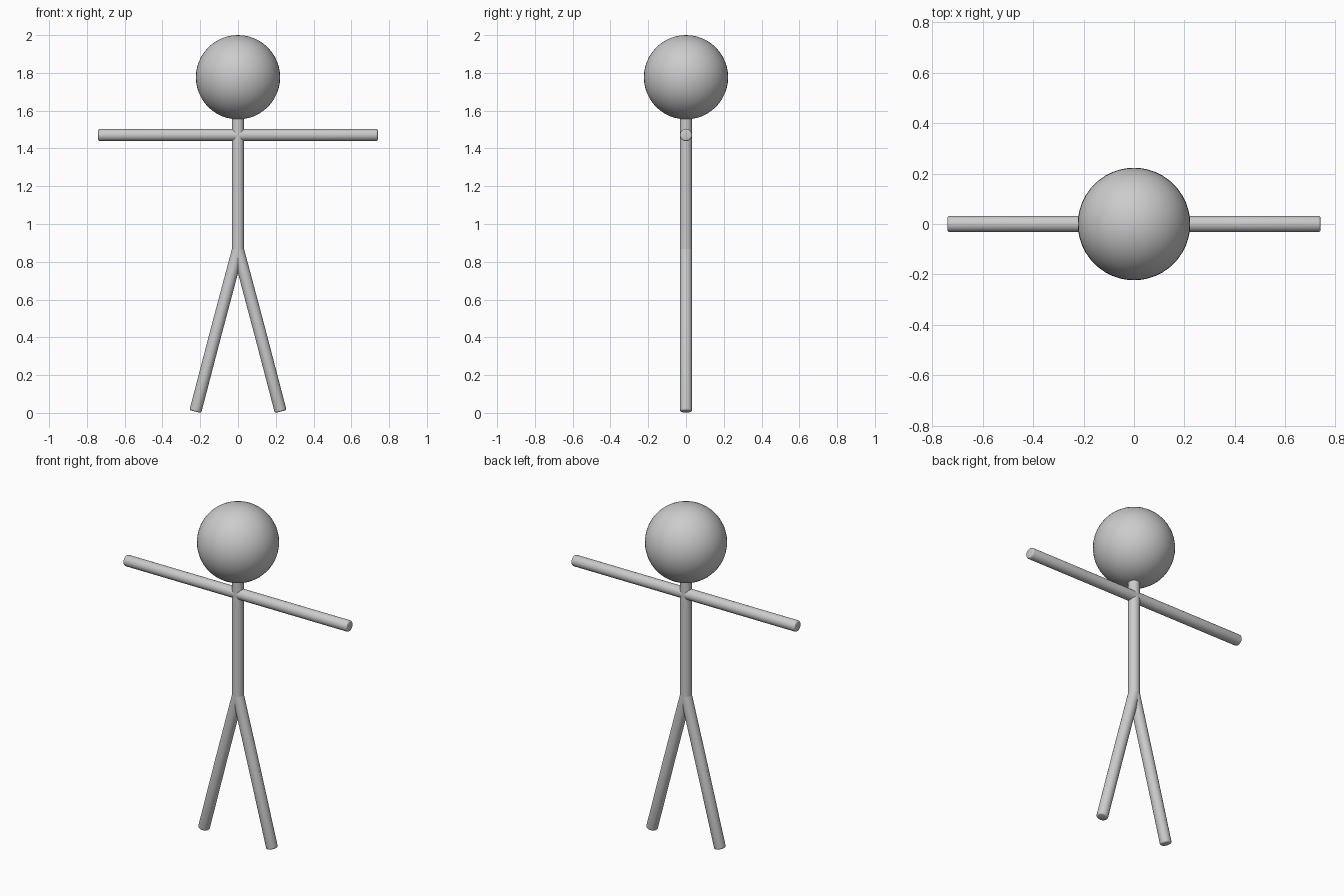
import bpy, bmesh
from mathutils import Vector

if "Cube" in bpy.data.objects:
    bpy.data.objects.remove(bpy.data.objects["Cube"])

R = 0.032       # limb radius
ROUND = 0.009   # softened edge at hands and feet

grey = bpy.data.materials.new("light grey")
grey.diffuse_color = (0.6, 0.6, 0.6, 1)
grey.use_nodes = True
grey.node_tree.nodes["Principled BSDF"].inputs["Base Color"].default_value = grey.diffuse_color


def finish(obj, name):
    obj.name = name
    obj.data.materials.append(grey)
    bpy.ops.object.shade_smooth_by_angle(angle=0.7)


def rod(name, start, end, rounded=False):
    """Cylinder from start to end, optionally with a softened far rim."""
    a, b = Vector(start), Vector(end)
    d = b - a
    bpy.ops.mesh.primitive_cylinder_add(
        vertices=32, radius=R, depth=d.length, location=(a + b) / 2,
        rotation=d.to_track_quat('Z', 'Y').to_euler())
    obj = bpy.context.object
    if rounded:
        bm = bmesh.new()
        bm.from_mesh(obj.data)
        rim = [e for e in bm.edges if all(v.co.z > 0 for v in e.verts)]
        bmesh.ops.bevel(bm, geom=rim, offset=ROUND, segments=3,
                        profile=0.5, affect='EDGES')
        bm.to_mesh(obj.data)
        bm.free()
    finish(obj, name)


# Head
bpy.ops.mesh.primitive_uv_sphere_add(segments=48, ring_count=24, radius=0.223,
                                     location=(0, 0, 1.777))
finish(bpy.context.object, "head")

# Torso and neck
rod("torso", (0, 0, 0.86), (0, 0, 1.6))

# Arms and legs, each in two segments
for side, s in (("left", 1), ("right", -1)):
    rod(side + "_upper_arm", (0, 0, 1.471), (s * 0.366, 0, 1.471))
    rod(side + "_forearm", (s * 0.366, 0, 1.471), (s * 0.74, 0, 1.471), True)
    rod(side + "_thigh", (0, 0, 0.864), (s * 0.114, 0, 0.436))
    rod(side + "_shin", (s * 0.114, 0, 0.436), (s * 0.226, 0, 0.007), True)
